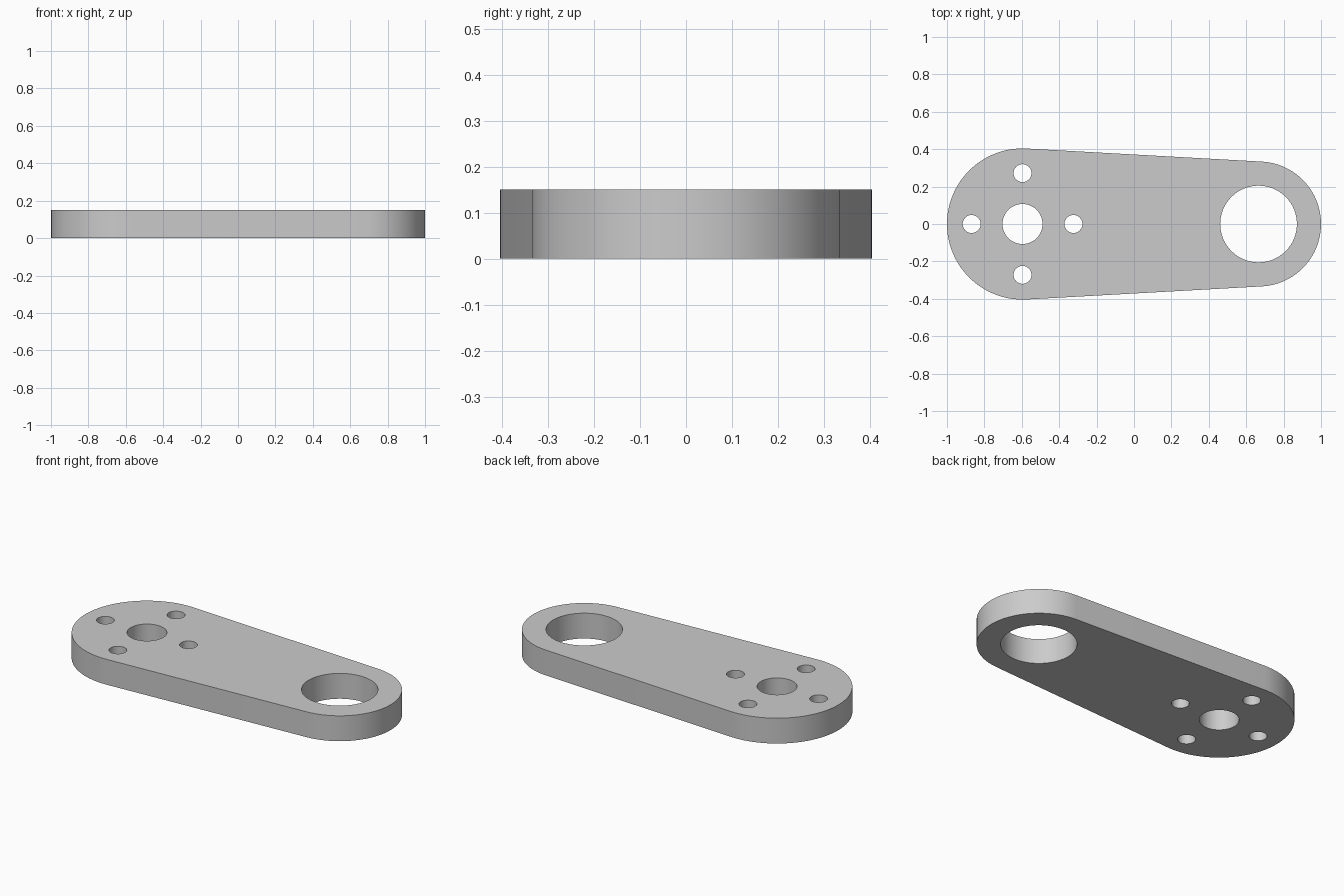
import bpy, bmesh
from math import pi, sin, cos, asin, radians

cube = bpy.data.objects.get("Cube")
if cube:
    bpy.data.objects.remove(cube, do_unlink=True)

# Main dimensions
THICKNESS = 0.15
HUB_X, HUB_R = -0.596, 0.404
END_X, END_R = 0.666, 0.334
BOLT_OFFSET, BOLT_R = 0.272, 0.048


def arc(cx, cy, r, start, end, steps):
    """Points along an arc, both ends included."""
    return [(cx + r * cos(start + (end - start) * i / steps),
             cy + r * sin(start + (end - start) * i / steps))
            for i in range(steps + 1)]


def circle(cx, cy, r, steps):
    return arc(cx, cy, r, 0, 2 * pi, steps)[:-1]


# Outline: two arcs joined by their common tangents
tilt = asin((HUB_R - END_R) / (END_X - HUB_X))
tangent = pi / 2 - tilt
outline = (arc(END_X, 0, END_R, -tangent, tangent, 48)
           + arc(HUB_X, 0, HUB_R, tangent, 2 * pi - tangent, 48))

# Holes: large bore, hub bore and four bolt holes around the hub
holes = [circle(END_X, 0, 0.205, 64), circle(HUB_X, 0, 0.107, 48)]
for dx, dy in ((1, 0), (0, 1), (-1, 0), (0, -1)):
    holes.append(circle(HUB_X + dx * BOLT_OFFSET, dy * BOLT_OFFSET, BOLT_R, 32))

# Walls of every loop, then the two flat caps
bm = bmesh.new()
rims = {0: [], THICKNESS: []}
for loop in [outline] + holes:
    rings = {}
    for z in rims:
        ring = [bm.verts.new((x, y, z)) for x, y in loop]
        rims[z] += [bm.edges.new((ring[i - 1], ring[i])) for i in range(len(ring))]
        rings[z] = ring
    low, high = rings[0], rings[THICKNESS]
    for i in range(len(low)):
        bm.faces.new((low[i - 1], low[i], high[i], high[i - 1]))
for z, edges in rims.items():
    bmesh.ops.triangle_fill(bm, edges=edges, use_beauty=True,
                            normal=(0, 0, 1 if z else -1))
bmesh.ops.recalc_face_normals(bm, faces=bm.faces)

mesh = bpy.data.meshes.new("link_plate")
bm.to_mesh(mesh)
bm.free()
plate = bpy.data.objects.new("link_plate", mesh)
bpy.context.collection.objects.link(plate)

# Plain grey metal
grey = bpy.data.materials.new("plain_grey")
grey.use_nodes = True
colour = (0.6, 0.6, 0.6, 1)
grey.diffuse_color = colour
grey.node_tree.nodes["Principled BSDF"].inputs["Base Color"].default_value = colour
mesh.materials.append(grey)

# Smooth walls, crisp rims
bpy.ops.object.select_all(action="DESELECT")
plate.select_set(True)
bpy.context.view_layer.objects.active = plate
bpy.ops.object.shade_smooth_by_angle(angle=radians(30))
